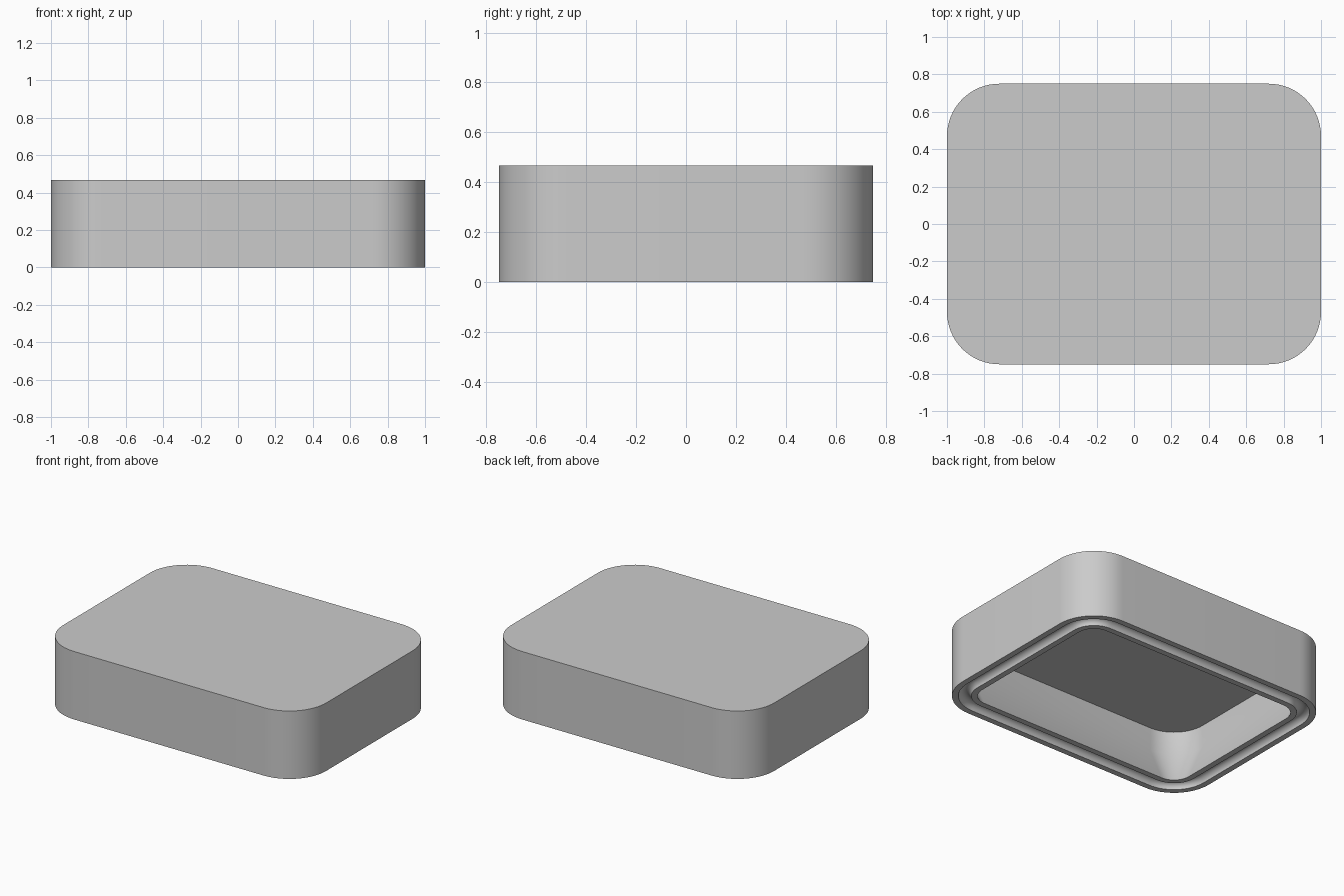
import bpy, bmesh, math

cube = bpy.data.objects.get("Cube")
if cube:
    bpy.data.objects.remove(cube, do_unlink=True)

HALF_X, HALF_Y, HEIGHT, RADIUS = 1.0, 0.75, 0.467, 0.28
WALL, RIM, CEILING, TAPER_TOP = 0.05, 0.16, 0.407, 0.25
GROOVE_MID, GROOVE_R = 0.08, 0.04   # half-round seal groove in the rim
STEPS, GROOVE_STEPS = 16, 12

grey = bpy.data.materials.new("plain_grey")
grey.use_nodes = True
grey.diffuse_color = (0.6, 0.6, 0.6, 1)
grey.node_tree.nodes["Principled BSDF"].inputs["Base Color"].default_value = grey.diffuse_color


def ring(bm, inset, z):
    """Loop of vertices around a rounded rectangle, inset from the outer face."""
    radius = RADIUS - inset
    cx, cy = HALF_X - RADIUS, HALF_Y - RADIUS
    loop = []
    for corner, (sx, sy) in enumerate([(1, 1), (-1, 1), (-1, -1), (1, -1)]):
        for i in range(STEPS + 1):
            a = (corner + i / STEPS) * math.pi / 2
            loop.append(bm.verts.new((sx * cx + radius * math.cos(a),
                                      sy * cy + radius * math.sin(a), z)))
    return loop


# Cross-section from the top face, down the outside, through the groove, up the cavity
section = [(0, HEIGHT), (0, 0)]
for i in range(GROOVE_STEPS + 1):
    a = math.pi * i / GROOVE_STEPS
    section.append((GROOVE_MID - GROOVE_R * math.cos(a), GROOVE_R * math.sin(a)))
# The thick rim tapers back to a thin wall under the ceiling
section += [(RIM, 0), (WALL, TAPER_TOP), (WALL, CEILING)]

bm = bmesh.new()
rings = [ring(bm, *point) for point in section]
for a, b in zip(rings, rings[1:]):
    for i in range(len(a)):
        j = (i + 1) % len(a)
        bm.faces.new((a[i], a[j], b[j], b[i]))
bm.faces.new(rings[0])
bm.faces.new(rings[-1])
bmesh.ops.recalc_face_normals(bm, faces=bm.faces)

mesh = bpy.data.meshes.new("lid_shell")
bm.to_mesh(mesh)
bm.free()
mesh.materials.append(grey)
lid = bpy.data.objects.new("lid_shell", mesh)
bpy.context.collection.objects.link(lid)

bpy.context.view_layer.objects.active = lid
lid.select_set(True)
bpy.ops.object.shade_smooth_by_angle(angle=math.radians(30))
